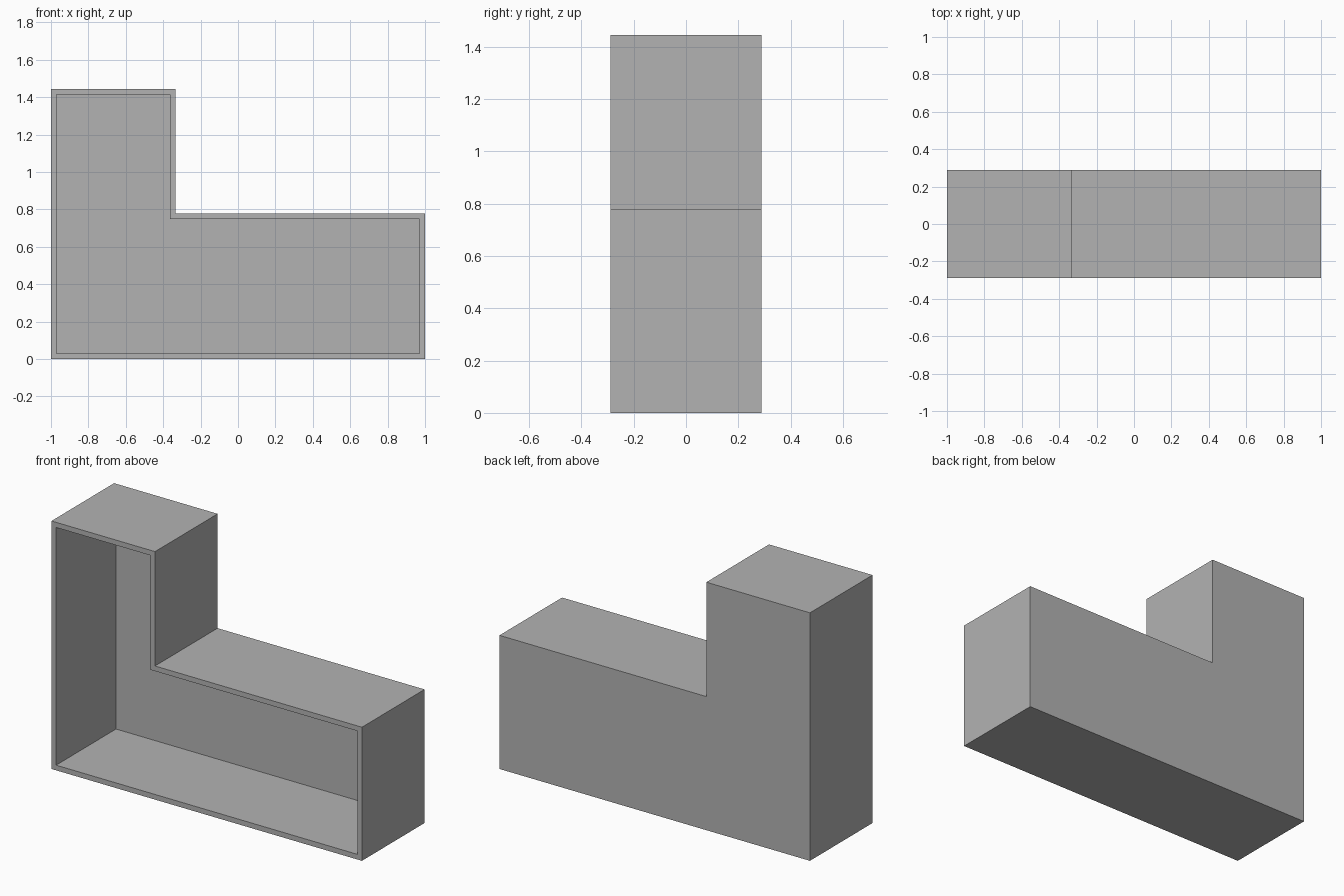
import bpy
import bmesh

cube = bpy.data.objects.get("Cube")
if cube:
    bpy.data.objects.remove(cube, do_unlink=True)

WALL, BACK_PANEL = 0.03, 0.025
HALF_DEPTH = 0.288
HEIGHT, STEP_HEIGHT, STEP_X = 1.444, 0.778, -0.333

grey = bpy.data.materials.new("plain grey")
grey.use_nodes = True
colour = (0.45, 0.45, 0.45, 1)
grey.diffuse_color = colour
grey.node_tree.nodes["Principled BSDF"].inputs["Base Color"].default_value = colour


def l_outline(inset):
    """L-shaped profile in x and z, moved inwards by the inset."""
    left, right, step = -1 + inset, 1 - inset, STEP_X - inset
    low, middle, high = inset, STEP_HEIGHT - inset, HEIGHT - inset
    return [(left, low), (right, low), (right, middle),
            (step, middle), (step, high), (left, high)]


bm = bmesh.new()


def ring(inset, y):
    return [bm.verts.new((x, y, z)) for x, z in l_outline(inset)]


# Outer shell, front rim and recess as one run of loops
loops = [ring(0, HALF_DEPTH), ring(0, -HALF_DEPTH),
         ring(WALL, -HALF_DEPTH), ring(WALL, HALF_DEPTH - BACK_PANEL)]
for a, b in zip(loops, loops[1:]):
    for i in range(len(a)):
        j = (i + 1) % len(a)
        bm.faces.new((a[i], a[j], b[j], b[i]))

# Back panel, outside and inside
bm.faces.new(loops[0])
bm.faces.new(loops[-1])
bmesh.ops.recalc_face_normals(bm, faces=bm.faces)

mesh = bpy.data.meshes.new("open_l_shaped_box")
bm.to_mesh(mesh)
bm.free()
mesh.materials.append(grey)
box = bpy.data.objects.new("open_l_shaped_box", mesh)
bpy.context.collection.objects.link(box)
